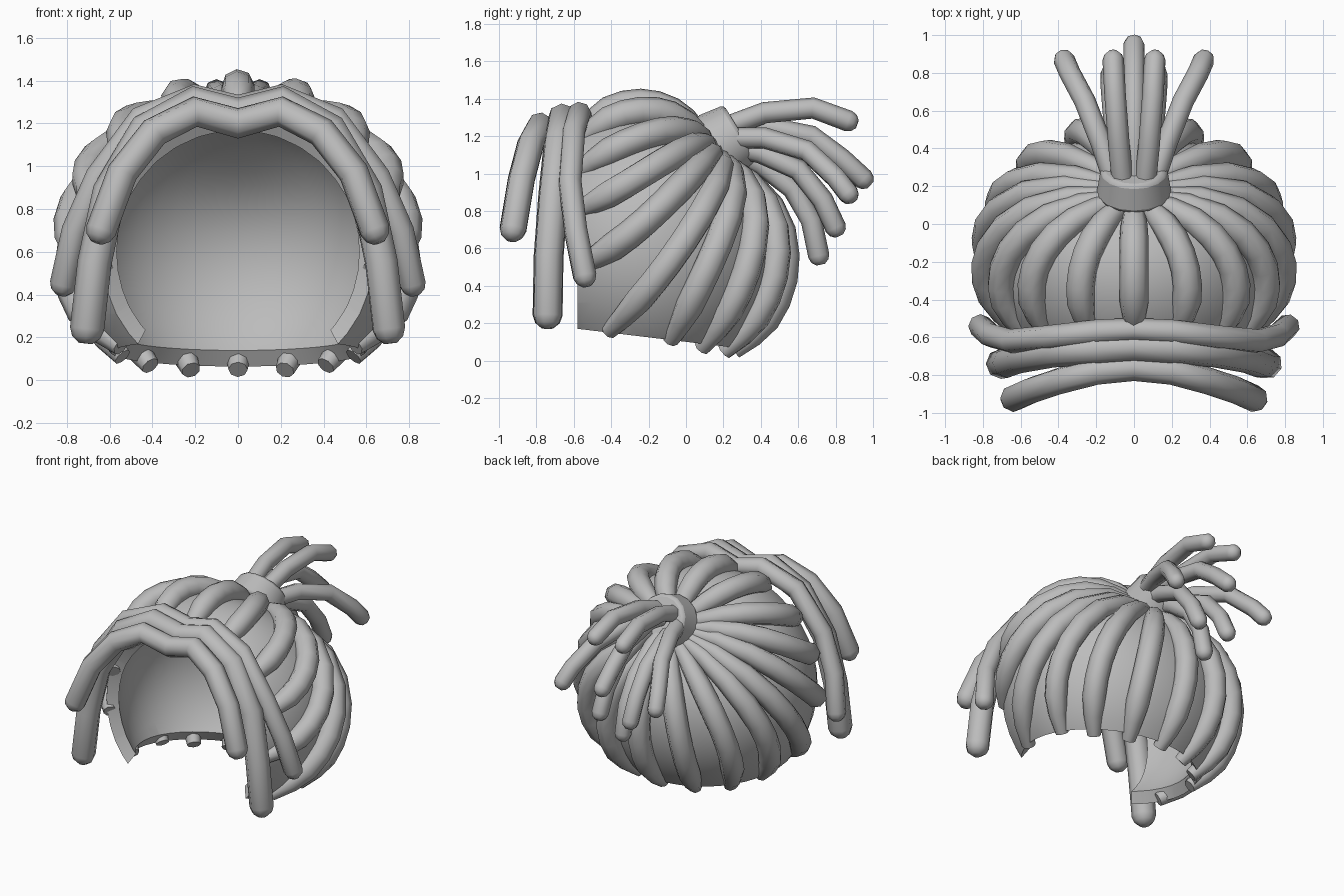
import bpy, bmesh, math
from mathutils import Vector, Matrix

if "Cube" in bpy.data.objects:
    bpy.data.objects.remove(bpy.data.objects["Cube"], do_unlink=True)

hair = bpy.data.materials.new("plain grey hair")
hair.use_nodes = True
GREY = (0.5, 0.5, 0.5, 1)
hair.diffuse_color = GREY
hair.node_tree.nodes["Principled BSDF"].inputs["Base Color"].default_value = GREY

CENTRE = Vector((0, -0.2, 0.6))
RADII = Vector((0.76, 0.70, 0.76))


def add_object(name, bm, angle=50):
    bmesh.ops.recalc_face_normals(bm, faces=bm.faces)
    mesh = bpy.data.meshes.new(name)
    bm.to_mesh(mesh)
    bm.free()
    mesh.materials.append(hair)
    for p in mesh.polygons:
        p.use_smooth = True
    mesh.set_sharp_from_angle(angle=math.radians(angle))
    obj = bpy.data.objects.new(name, mesh)
    bpy.context.collection.objects.link(obj)
    return obj


def sweep(name, points, radii, sides=8):
    """Tube along a path with a radius at every point."""
    bm = bmesh.new()
    rings, last = [], len(points) - 1
    up = None
    for i, p in enumerate(points):
        t = (points[min(i + 1, last)] - points[max(i - 1, 0)]).normalized()
        if up is None:
            up = t.orthogonal()
        up = (up - t * up.dot(t)).normalized()
        side = t.cross(up)
        ring = []
        for k in range(sides):
            a = math.tau * k / sides
            ring.append(bm.verts.new(p + radii[i] * (math.cos(a) * up + math.sin(a) * side)))
        rings.append(ring)
    for a, b in zip(rings, rings[1:]):
        for k in range(sides):
            n = (k + 1) % sides
            bm.faces.new((a[k], a[n], b[n], b[k]))
    bm.faces.new(rings[0])
    bm.faces.new(rings[-1])
    return add_object(name, bm)


def round_end(points, r):
    """Add a rounded tip after the last point."""
    d = (points[-1] - points[-2]).normalized()
    tip = [points[-1] + d * r * f for f in (0.5, 0.85)]
    return points + tip, [r * 0.82, r * 0.4]


def unit_direction(p):
    return Vector((p[i] - CENTRE[i]) / RADII[i] for i in range(3)).normalized()


KNOT = unit_direction(Vector((0, 0.2, 1.15)))


def scalp_point(direction, lift):
    """Point over the scalp, which is drawn in around the knot."""
    d = direction.normalized()
    dent = 1 - 0.12 * math.exp(-(d.angle(KNOT) / 0.6) ** 2)
    return CENTRE + Vector(d[i] * (RADII[i] * dent + lift) for i in range(3))


# Scalp shell: inner and outer skins, cut open at face and neck, joined by a rim
bm = bmesh.new()
for inset, front, bottom in ((0.08, -0.54, 0.17), (0, -0.58, 0.1)):
    skin = bmesh.ops.create_uvsphere(bm, u_segments=40, v_segments=24, radius=1)["verts"]
    for v in skin:
        v.co = scalp_point(v.co, -inset)
    for co, no in (((0, front, 0), (0, -1, 0)), ((0, 0, bottom), (0, -0.12, -1))):
        bmesh.ops.bisect_plane(bm, geom=bm.verts[:] + bm.edges[:] + bm.faces[:],
                               plane_co=co, plane_no=no, clear_outer=True)
bmesh.ops.bridge_loops(bm, edges=[e for e in bm.edges if e.is_boundary])
add_object("scalp_shell", bm, 35)

# Locks lying over the scalp: halfway point and end point of each
locks = [
    ((0, -0.2, 1.33), (0, -0.56, 1.22)),
    ((0.25, -0.2, 1.3), (0.23, -0.56, 1.17)),
    ((0.47, -0.19, 1.17), (0.45, -0.57, 1.0)),
    ((0.64, -0.19, 1.0), (0.58, -0.58, 0.8)),
    ((0.73, -0.17, 0.78), (0.63, -0.58, 0.5)),
    ((0.74, -0.06, 0.58), (0.57, -0.42, 0.14)),
    ((0.66, 0.12, 0.56), (0.55, -0.08, 0.1)),
    ((0.5, 0.3, 0.54), (0.4, 0.08, 0.08)),
    ((0.27, 0.44, 0.52), (0.21, 0.19, 0.07)),
    ((0, 0.5, 0.5), (0, 0.24, 0.07)),
]
STEPS = 9
for n, (middle, end) in enumerate(locks):
    for s in (1, -1) if end[0] else (1,):
        mirror = Vector((s, 1, 1))
        mid = unit_direction(Vector(middle) * mirror)
        goal = unit_direction(Vector(end) * mirror)
        start = KNOT.lerp(mid, 0.17).normalized()
        bend = 2 * mid - (start + goal) / 2
        pts, radii = [], []
        for i in range(STEPS + 1):
            f = i / STEPS
            d = (1 - f) ** 2 * start + 2 * f * (1 - f) * bend + f * f * goal
            pts.append(scalp_point(d, -0.02 + 0.06 * math.sin(math.pi * f)))
            radii.append(min(0.045 + 0.12 * f, 0.077, 0.045 + 0.15 * (1 - f)))
        side = ("left" if s > 0 else "right") if end[0] else "middle"
        sweep(f"scalp_lock_{side}_{n + 1}", pts, radii)

# Fringe locks arching across the forehead and hanging at both sides
fringe = {
    "front_fringe": (0.072, [(0, -0.76, 1.2), (0.2, -0.78, 1.255), (0.39, -0.83, 1.16),
                             (0.54, -0.88, 0.97), (0.64, -0.925, 0.7)]),
    "middle_fringe": (0.08, [(0, -0.65, 1.24), (0.2, -0.66, 1.295), (0.43, -0.68, 1.17),
                             (0.6, -0.71, 0.88), (0.67, -0.735, 0.55), (0.705, -0.74, 0.24)]),
    "back_fringe": (0.064, [(0, -0.56, 1.27), (0.2, -0.57, 1.32), (0.45, -0.6, 1.22),
                            (0.65, -0.62, 0.95), (0.76, -0.59, 0.7), (0.815, -0.54, 0.45)]),
}
for name, (r, half) in fringe.items():
    right = [Vector((-x, y, z)) for x, y, z in half]
    left = [Vector(p) for p in half]
    full_right, tip_r = round_end(right, r)
    full_left, _ = round_end(left, r)
    body = [r] * len(half)
    sweep(name, full_right[::-1] + full_left[1:],
          tip_r[::-1] + body + body[1:] + tip_r)

# Band gathering the tail
axis = Vector((0, 0.855, 0.52)).normalized()
bm = bmesh.new()
bmesh.ops.create_cone(bm, cap_ends=True, segments=16, radius1=0.2, radius2=0.175, depth=0.16)
rot = Vector((0, 0, 1)).rotation_difference(axis).to_matrix().to_4x4()
bmesh.ops.transform(bm, matrix=Matrix.Translation((0, 0.225, 1.175)) @ rot, verts=bm.verts)
band = add_object("tail_band", bm)
bevel = band.modifiers.new("soft_edge", "BEVEL")
bevel.width = 0.02
bevel.segments = 2

# Tail locks fanning out behind the band
tail = {
    "tail_top": [(0.06, 0.22, 1.25), (0.08, 0.42, 1.325), (0.1, 0.68, 1.35), (0.11, 0.87, 1.28)],
    "tail_centre": [(0, 0.22, 1.22), (0, 0.42, 1.25), (0, 0.67, 1.2), (0, 0.83, 1.08), (0, 0.95, 0.97)],
    "tail_outer": [(0.11, 0.24, 1.19), (0.17, 0.42, 1.19), (0.26, 0.65, 1.12), (0.34, 0.8, 0.98), (0.37, 0.87, 0.89)],
    "tail_inner": [(0.07, 0.24, 1.15), (0.09, 0.4, 1.11), (0.11, 0.6, 1.02), (0.12, 0.73, 0.86), (0.12, 0.8, 0.71)],
    "tail_low": [(0, 0.24, 1.13), (0, 0.4, 1.05), (0, 0.57, 0.92), (0, 0.67, 0.75), (0, 0.71, 0.56)],
}
for name, path in tail.items():
    for s in (1, -1) if path[-1][0] else (1,):
        r = 0.057
        pts, tip_r = round_end([Vector((x * s, y, z)) for x, y, z in path], r)
        label = name + ("_left" if s > 0 else "_right") if path[-1][0] else name
        sweep(label, pts, [r] * len(path) + tip_r)
